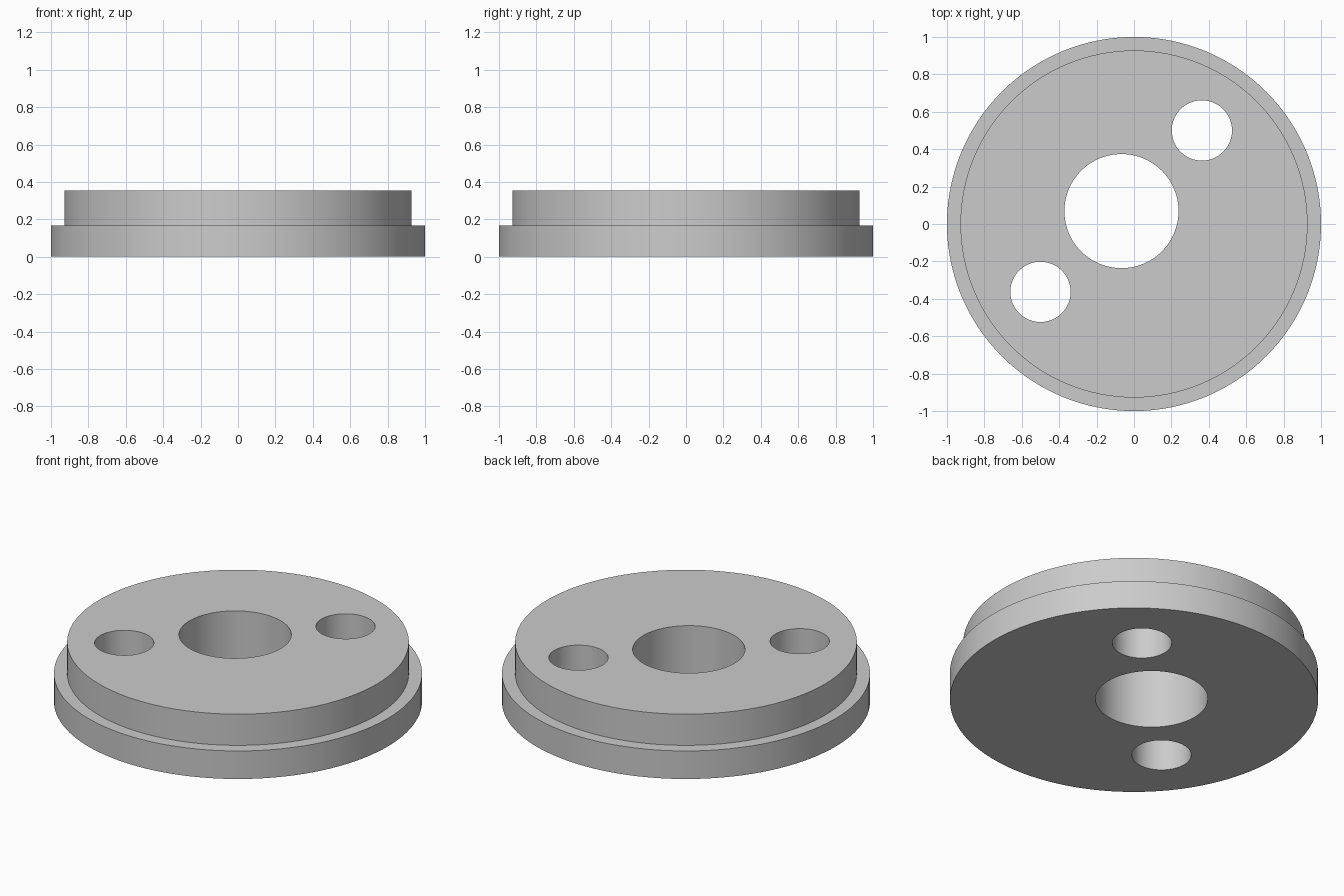
import bpy
import bmesh
from math import cos, sin, radians, tau

SEGMENTS = 128
cube = bpy.data.objects.get("Cube")
if cube:
    bpy.data.objects.remove(cube, do_unlink=True)

grey = bpy.data.materials.new("light grey")
grey.use_nodes = True
colour = (0.6, 0.6, 0.6, 1)
grey.diffuse_color = colour
grey.node_tree.nodes["Principled BSDF"].inputs["Base Color"].default_value = colour


def turned(name, profile, centre=(0, 0)):
    """Closed solid of revolution from (radius, height) points, bottom to top."""
    bm = bmesh.new()
    rings = [[bm.verts.new((centre[0] + r * cos(tau * i / SEGMENTS),
                            centre[1] + r * sin(tau * i / SEGMENTS), z))
              for i in range(SEGMENTS)] for r, z in profile]
    bm.faces.new(rings[0][::-1])
    bm.faces.new(rings[-1])
    for low, high in zip(rings, rings[1:]):
        for i in range(SEGMENTS):
            j = (i + 1) % SEGMENTS
            bm.faces.new((low[i], low[j], high[j], high[i]))
    mesh = bpy.data.meshes.new(name)
    bm.to_mesh(mesh)
    bm.free()
    mesh.materials.append(grey)
    obj = bpy.data.objects.new(name, mesh)
    bpy.context.collection.objects.link(obj)
    return obj


# Stepped disc: wide flange with a narrower raised body
disc = turned("stepped_disc", [(1, 0), (1, 0.168), (0.928, 0.168), (0.928, 0.355)])
bpy.context.view_layer.objects.active = disc
disc.select_set(True)

# Off-centre bore and two smaller through holes
holes = {
    "centre_bore": (-0.067, 0.069, 0.305),
    "back_hole": (0.363, 0.5, 0.161),
    "front_hole": (-0.5, -0.363, 0.161),
}
for name, (x, y, radius) in holes.items():
    cutter = turned(name + "_cutter", [(radius, -0.1), (radius, 0.5)], (x, y))
    cutter.hide_render = True
    cut = disc.modifiers.new(name, "BOOLEAN")
    cut.operation = "DIFFERENCE"
    cut.solver = "EXACT"
    cut.object = cutter
    bpy.ops.object.modifier_apply(modifier=cut.name)
    bpy.data.objects.remove(cutter, do_unlink=True)

bpy.ops.object.shade_smooth_by_angle(angle=radians(30))
